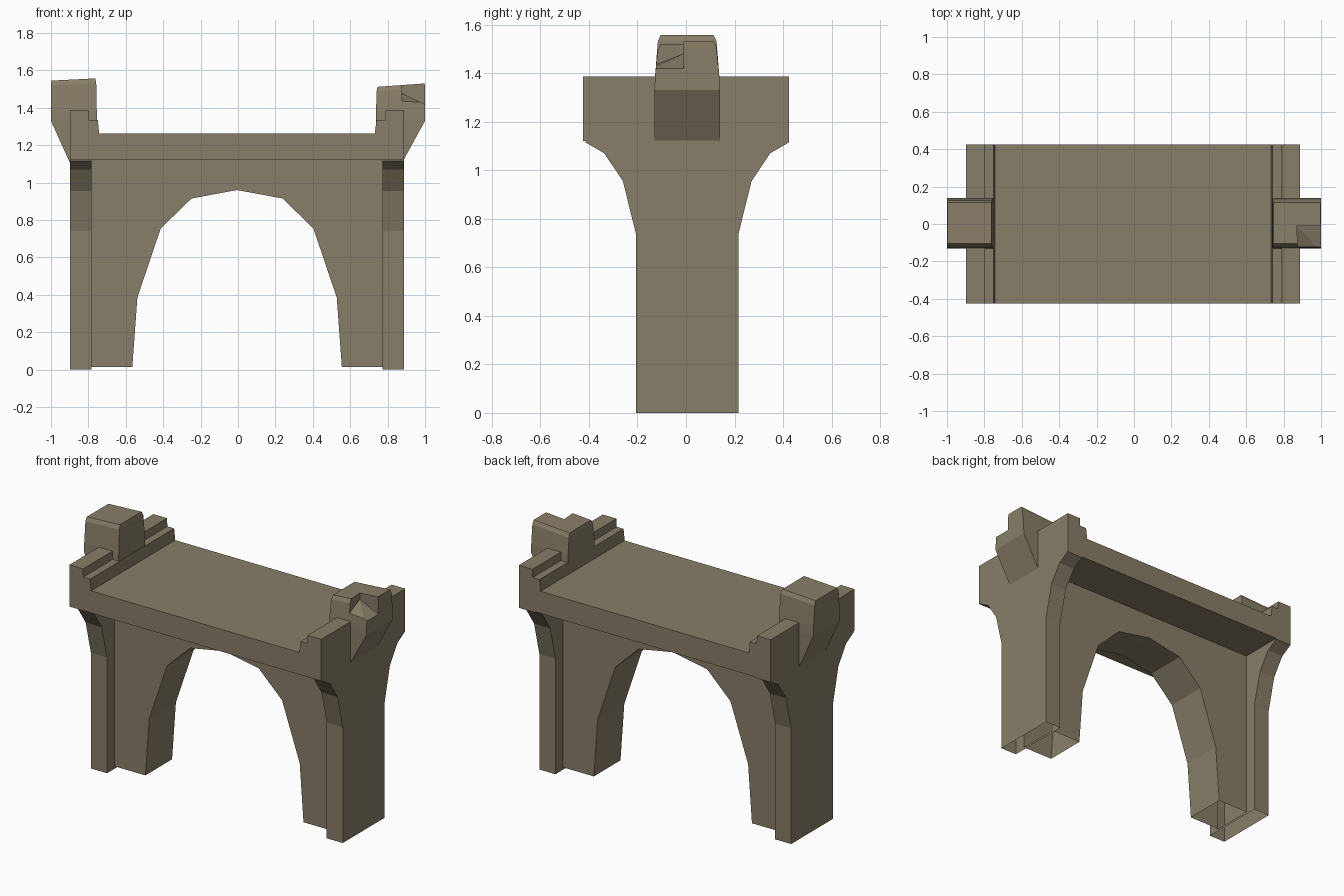
import bpy, bmesh
from mathutils import Vector

if "Cube" in bpy.data.objects:
    bpy.data.objects.remove(bpy.data.objects["Cube"])

CX, CY = -0.005, 0.005          # small offset of the body centre

stone = bpy.data.materials.new("weathered brown stone")
stone.diffuse_color = (0.25, 0.21, 0.14, 1)
stone.use_nodes = True
stone.node_tree.nodes["Principled BSDF"].inputs["Base Color"].default_value = stone.diffuse_color


def finish(name, bm):
    bmesh.ops.recalc_face_normals(bm, faces=bm.faces)
    me = bpy.data.meshes.new(name)
    bm.to_mesh(me)
    bm.free()
    me.materials.append(stone)
    ob = bpy.data.objects.new(name, me)
    bpy.context.collection.objects.link(ob)
    return ob


def prism(name, pts, axis, a, b):
    """Extrude a 2D profile along x (pts are y,z) or y (pts are x,z)."""
    bm = bmesh.new()
    place = (lambda p, t: (t, p[0], p[1])) if axis == 'X' else (lambda p, t: (p[0], t, p[1]))
    face = bm.faces.new([bm.verts.new(place(p, a)) for p in pts])
    ext = bmesh.ops.extrude_face_region(bm, geom=[face])
    shift = Vector((b - a, 0, 0)) if axis == 'X' else Vector((0, b - a, 0))
    bmesh.ops.translate(bm, vec=shift, verts=[v for v in ext["geom"] if isinstance(v, bmesh.types.BMVert)])
    return finish(name, bm)


def hull(name, pts):
    bm = bmesh.new()
    for p in pts:
        bm.verts.new(p)
    bmesh.ops.convex_hull(bm, input=bm.verts)
    bmesh.ops.delete(bm, geom=[v for v in bm.verts if not v.link_faces], context='VERTS')
    bmesh.ops.dissolve_limit(bm, angle_limit=0.01, verts=bm.verts, edges=bm.edges)
    return finish(name, bm)


def combine(ob, other, op):
    """Apply a boolean and remove the second object."""
    mod = ob.modifiers.new("bool", 'BOOLEAN')
    mod.operation, mod.solver, mod.object = op, 'EXACT', other
    dg = bpy.context.evaluated_depsgraph_get()
    me = bpy.data.meshes.new_from_object(ob.evaluated_get(dg))
    ob.modifiers.clear()
    ob.data = me
    bpy.data.objects.remove(other)


def mirrored(half, c):
    """Close a half profile by mirroring it about c."""
    return [(c + u, z) for u, z in half] + [(c - u, z) for u, z in reversed(half) if u > 1e-6]


# Deck with stepped parapets at both ends
body = prism("arch_bridge_body", mirrored([
    (0.892, 1.12), (0.892, 1.387), (0.795, 1.387), (0.793, 1.335),
    (0.745, 1.335), (0.737, 1.262)], CX), 'Y', -0.425, 0.425)

# Wall pierced by the faceted arch
wall = prism("arch_wall", mirrored([
    (0, 0.96), (0.243, 0.915), (0.408, 0.755), (0.533, 0.385), (0.56, 0.015),
    (0.80, 0.015), (0.80, 1.19)], CX), 'Y', CY - 0.135, CY + 0.135)
combine(body, wall, 'UNION')

# End piers that flare out below the deck
for s in (-1, 1):
    x0, x1 = sorted((CX + s * 0.778, CX + s * 0.892))
    pier = prism("pier", mirrored([
        (0.212, 0.005), (0.212, 0.74), (0.265, 0.955), (0.342, 1.07),
        (0.42, 1.115), (0.42, 1.18)], CY), 'X', x0, x1)
    combine(body, pier, 'UNION')

# Legs are open underneath
bm = bmesh.new()
bm.from_mesh(body.data)
bmesh.ops.delete(bm, geom=[f for f in bm.faces if f.normal.z < -0.9 and f.calc_center_median().z < 0.03],
                 context='FACES_ONLY')
bm.to_mesh(body.data)
bm.free()
for v in body.data.vertices:     # bring the feet to the ground
    if abs(v.co.z - 0.005) < 0.003:
        v.co.z = 0.0


def corbel_block(name, s, inner, toe, top_in, top_out):
    """Tapered block overhanging the end on a sloping underside."""
    profile = [(1.0, 1.33, 0.135), (1.0, 1.38, 0.133), (inner, 1.33, 0.135), (inner, 1.38, 0.133),
               (0.82, 1.15, 0.135), (0.885, toe, 0.135),
               (1.0, top_out - 0.025, 0.121), (inner + 0.003, top_in - 0.025, 0.121),
               (0.998, top_out, 0.109), (inner + 0.008, top_in, 0.109)]
    return hull(name, [(s * x, CY + t * w, z) for x, z, w in profile for t in (-1, 1)])


corbel_block("left_corbel_block", -1, 0.755, 1.075, 1.557, 1.545)
right = corbel_block("right_corbel_block", 1, 0.738, 1.12, 1.512, 1.53)

# Broken corner: wall at the back and side, floor rising to an inner peak
floor = [(0.88, -0.2, 1.405), (1.05, -0.2, 1.395), (1.05, -0.01, 1.395), (0.87, -0.01, 1.48)]
bm = bmesh.new()
lo = [bm.verts.new(p) for p in floor]
hi = [bm.verts.new((x, y, 1.65)) for x, y, z in floor]
for i in range(4):
    j = (i + 1) % 4
    bm.faces.new((lo[i], lo[j], hi[j], hi[i]))
bm.faces.new(hi)
bm.faces.new((lo[3], lo[0], lo[1]))
bm.faces.new((lo[3], lo[1], lo[2]))
notch = finish("corner_cutter", bm)
notch.hide_render = True
combine(right, notch, 'DIFFERENCE')
